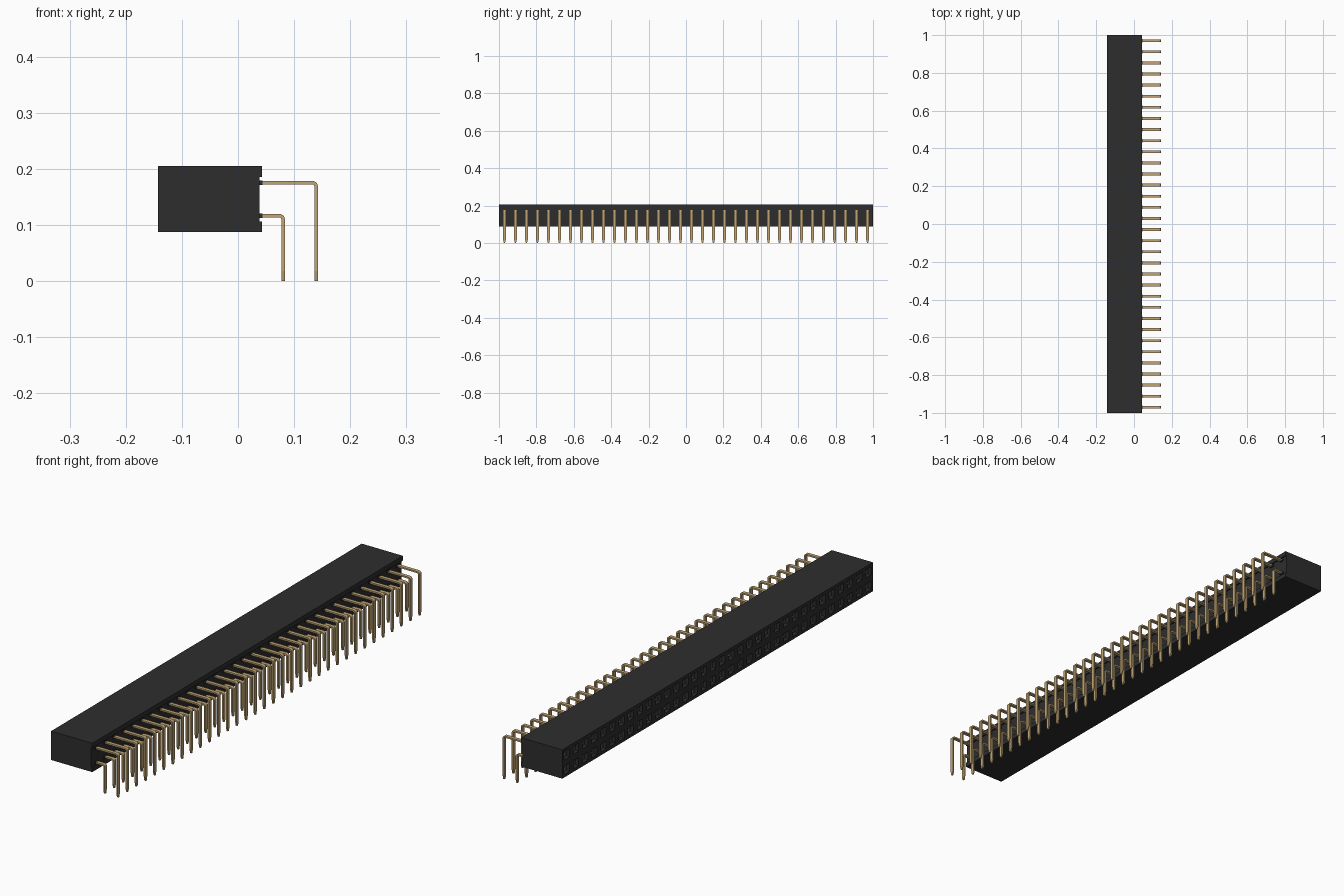
import bpy, bmesh, math
from mathutils import Matrix, Vector

if "Cube" in bpy.data.objects:
    bpy.data.objects.remove(bpy.data.objects["Cube"], do_unlink=True)

COUNT = 34                      # contacts per row
PITCH = 2.0 / COUNT
Z0, Z1 = 0.087, 0.2045          # housing bottom and top
ZMID = (Z0 + Z1) / 2
XF, XB = -0.1425, 0.043         # mating face and rear face
ROWS = {"lower": (ZMID - PITCH / 2, 0.0805), "upper": (ZMID + PITCH / 2, 0.1393)}


def material(name, rgb):
    m = bpy.data.materials.new(name)
    m.use_nodes = True
    m.diffuse_color = (*rgb, 1)
    m.node_tree.nodes["Principled BSDF"].inputs["Base Color"].default_value = (*rgb, 1)
    return m


BLACK = material("black plastic", (0.027, 0.027, 0.027))
GOLD = material("gold metal", (0.54, 0.38, 0.18))


def finish(name, bm, mat, repeat=False):
    me = bpy.data.meshes.new(name)
    bm.to_mesh(me)
    bm.free()
    me.materials.append(mat)
    ob = bpy.data.objects.new(name, me)
    bpy.context.collection.objects.link(ob)
    if repeat:
        arr = ob.modifiers.new("row", 'ARRAY')
        arr.count = COUNT
        arr.use_relative_offset = False
        arr.use_constant_offset = True
        arr.constant_offset_displace = (0, PITCH, 0)
    return ob


def strip(bm, stations, y, half_t):
    """Flat strip through (x, z, half width) stations in the xz plane."""
    pts = [Vector((x, z)) for x, z, w in stations]
    rings = []
    for i, (x, z, w) in enumerate(stations):
        d = (pts[min(i + 1, len(pts) - 1)] - pts[max(i - 1, 0)]).normalized()
        nx, nz = -d.y * half_t, d.x * half_t
        rings.append([bm.verts.new((x + s * nx, y + t * w, z + s * nz))
                      for s, t in ((1, 1), (1, -1), (-1, -1), (-1, 1))])
    for a, b in zip(rings, rings[1:]):
        for k in range(4):
            bm.faces.new((a[k], a[k - 1], b[k - 1], b[k]))
    bm.faces.new(rings[0])
    bm.faces.new(rings[-1][::-1])
    bmesh.ops.recalc_face_normals(bm, faces=bm.faces)


# Housing: side profile with a rear channel, extruded along its length
bm = bmesh.new()
profile = [(XF, Z0), (XB, Z0), (XB, 0.106), (0.038, 0.106),
           (0.038, 0.185), (XB, 0.185), (XB, Z1), (XF, Z1)]
cap = bm.faces.new([bm.verts.new((x, -1, z)) for x, z in profile])
ext = bmesh.ops.extrude_face_region(bm, geom=[cap])["geom"]
bmesh.ops.translate(bm, vec=(0, 2, 0),
                    verts=[v for v in ext if isinstance(v, bmesh.types.BMVert)])
bmesh.ops.recalc_face_normals(bm, faces=bm.faces)
bm.normal_update()
bmesh.ops.delete(bm, geom=[f for f in bm.faces if f.normal.x < -0.9], context='FACES_ONLY')

# Mating face: one cell per contact, inset into a funnel and a shaft
h = (Z1 - Z0) / 2
frame = Matrix(((0, 0, -1, XF), (-1, 0, 0, 0), (0, h, 0, ZMID), (0, 0, 0, 1)))
grid = bmesh.ops.create_grid(bm, x_segments=COUNT, y_segments=2, size=1, matrix=frame)
cells = list({f for v in grid["verts"] for f in v.link_faces
              if all(abs(w.co.x - XF) < 1e-5 for w in f.verts)})
bm.normal_update()
for thickness, depth in ((0.0125, 0), (0.007, -0.009), (0.0005, -0.12)):
    bmesh.ops.inset_individual(bm, faces=cells, thickness=thickness, depth=depth,
                               use_even_offset=True)
finish("housing", bm, BLACK)

Y0 = -1 + PITCH / 2
for row, (z, x_leg) in ROWS.items():
    # Bent solder pins with tapered tips
    r, w = 0.007, 0.0073
    path = [(0.03, z, w)]
    for i in range(6):
        a = math.radians(90 - 18 * i)
        path.append((x_leg - r + r * math.cos(a), z - r + r * math.sin(a), w))
    path += [(x_leg, 0.018, w), (x_leg, 0, w * 0.45)]
    bm = bmesh.new()
    strip(bm, path, Y0, 0.0031)
    finish(row + "_pins", bm, GOLD, True)

    # Small plastic collars where the pins leave the housing
    bm = bmesh.new()
    strip(bm, [(0.036, z, 0.0095), (0.044, z, 0.0095)], Y0, 0.004)
    finish(row + "_collars", bm, BLACK, True)

    # Pairs of sprung contact leaves inside each socket
    bm = bmesh.new()
    for s in (1, -1):
        strip(bm, [(XF + 0.012, z + s * 0.0075, 0.006), (XF + 0.028, z + s * 0.003, 0.006),
                   (XF + 0.12, z + s * 0.0075, 0.006)], Y0, 0.0012)
    finish(row + "_contacts", bm, GOLD, True)
